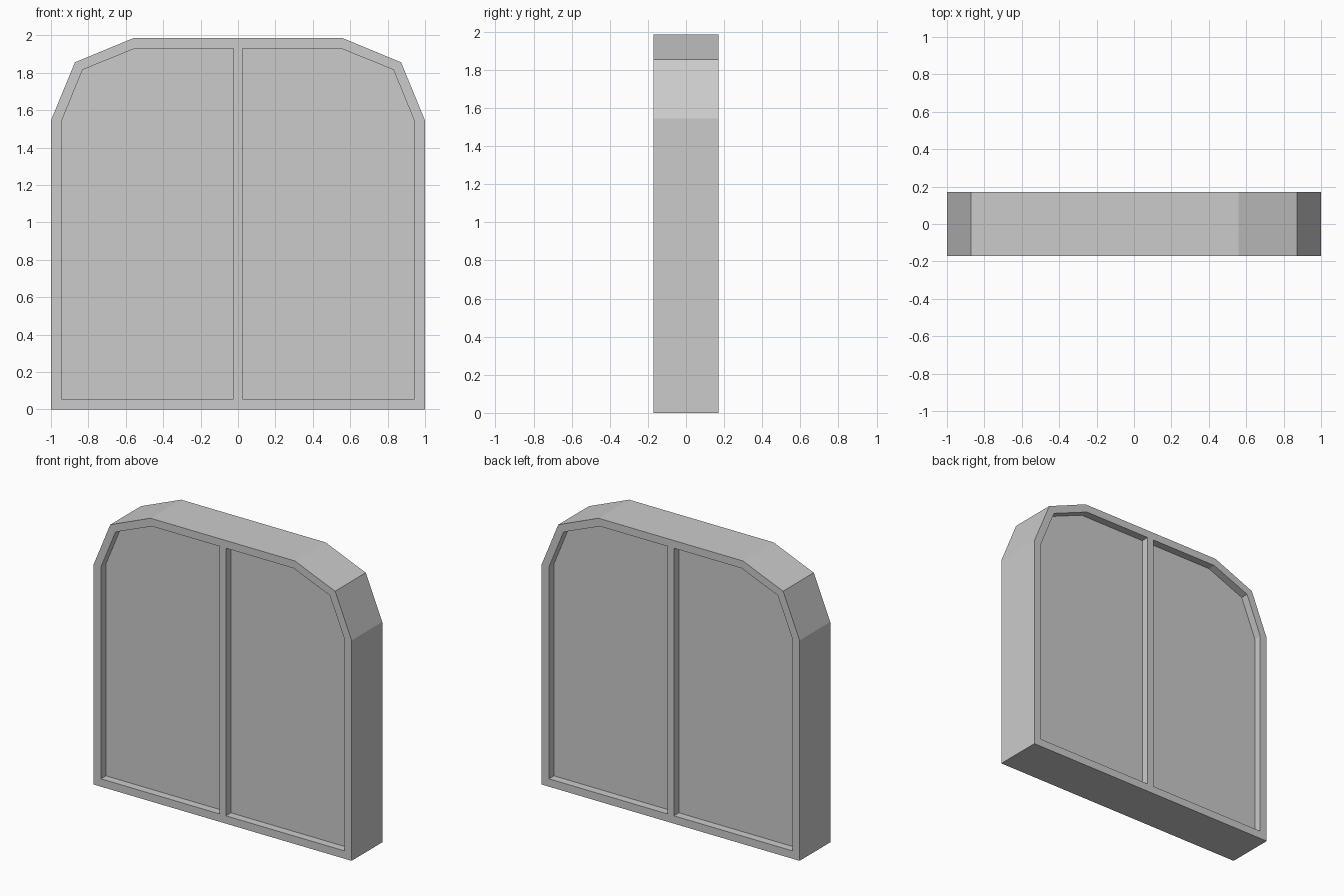
import bpy
import bmesh

# Remove the default cube
cube = bpy.data.objects.get("Cube")
if cube:
    bpy.data.objects.remove(cube, do_unlink=True)

HALF_DEPTH = 0.17
RECESS = 0.055
# Half outlines (x, z), matching corner for corner
OUTER = [(0, 0), (1, 0), (1, 1.545), (0.872, 1.856), (0.56, 1.985), (0, 1.985)]
INNER = [(0.025, 0.055), (0.944, 0.055), (0.944, 1.54), (0.831, 1.816),
         (0.548, 1.931), (0.025, 1.931)]

grey = bpy.data.materials.new("plain grey")
grey.use_nodes = True
colour = (0.6, 0.6, 0.6, 1)
grey.diffuse_color = colour
grey.node_tree.nodes["Principled BSDF"].inputs["Base Color"].default_value = colour

bm = bmesh.new()


def loop(points, y):
    return [bm.verts.new((x, y, z)) for x, z in points]


def bridge(a, b, skip_last=False):
    n = len(a)
    for i in range(n - 1 if skip_last else n):
        j = (i + 1) % n
        bm.faces.new((a[i], a[j], b[j], b[i]))


# One quarter: outer side, frame rim, recess wall and panel
middle = loop(OUTER, 0)
front = loop(OUTER, -HALF_DEPTH)
opening = loop(INNER, -HALF_DEPTH)
panel = loop(INNER, -HALF_DEPTH + RECESS)
bridge(front, middle, skip_last=True)
bridge(opening, front)
bridge(panel, opening)
bm.faces.new(panel)

# Mirror to the other side and the back
for axis in "XY":
    geom = bm.verts[:] + bm.edges[:] + bm.faces[:]
    bmesh.ops.mirror(bm, geom=geom, axis=axis, merge_dist=0.0001)
bmesh.ops.remove_doubles(bm, verts=bm.verts[:], dist=0.0001)
bmesh.ops.recalc_face_normals(bm, faces=bm.faces[:])

mesh = bpy.data.meshes.new("window_block")
bm.to_mesh(mesh)
bm.free()
mesh.materials.append(grey)
block = bpy.data.objects.new("window_block", mesh)
bpy.context.collection.objects.link(block)
